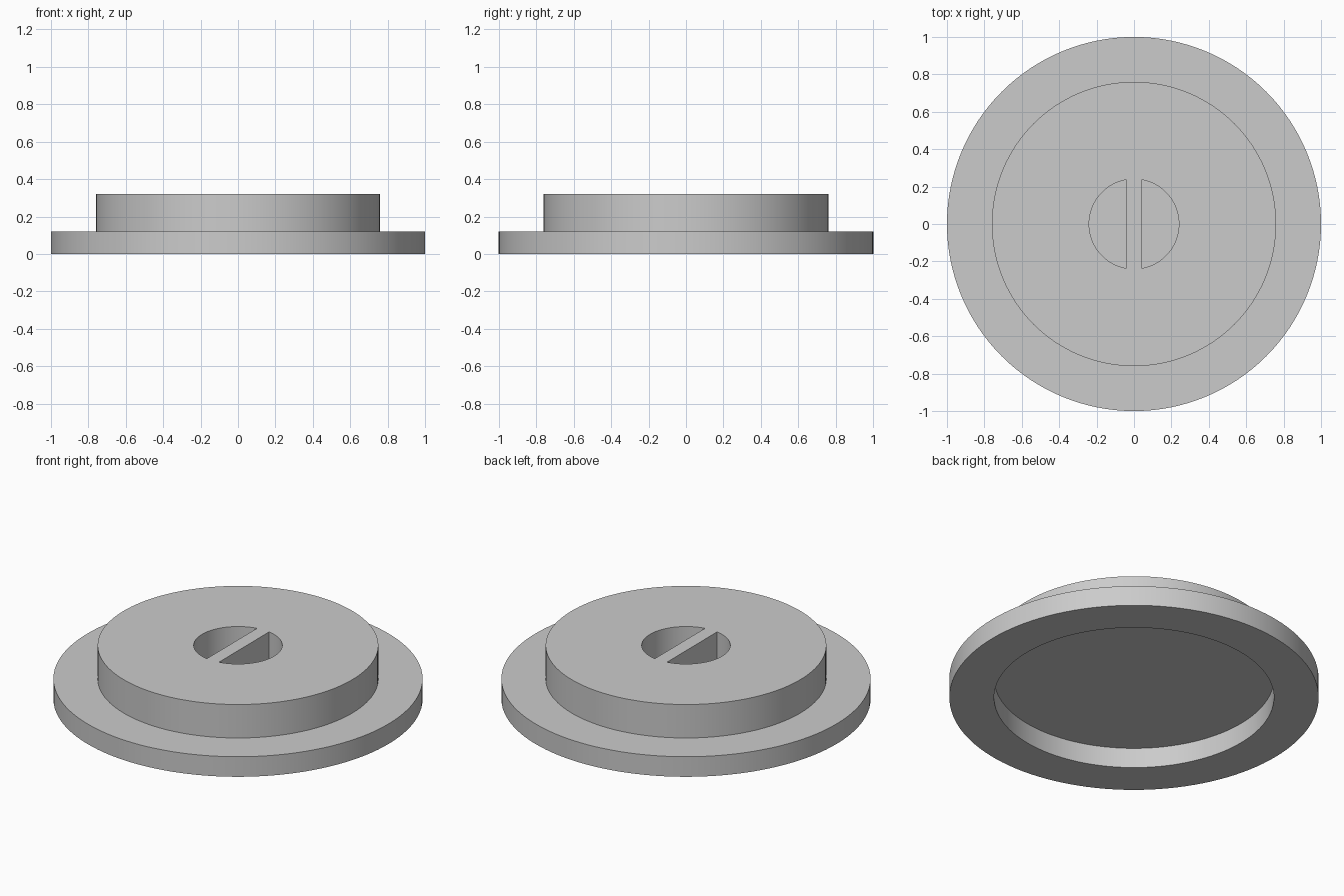
import bpy, bmesh, math

cube = bpy.data.objects.get("Cube")
if cube:
    bpy.data.objects.remove(cube, do_unlink=True)

SEGMENTS = 128
FLANGE_R, BODY_R, GRIP_R = 1.0, 0.76, 0.24
FLANGE_H, TOTAL_H = 0.12, 0.32
POCKET_DEPTH, BAR_HALF = 0.16, 0.04

grey = bpy.data.materials.new("plain grey")
grey.use_nodes = True
colour = (0.60, 0.60, 0.60, 1)
grey.diffuse_color = colour
grey.node_tree.nodes["Principled BSDF"].inputs["Base Color"].default_value = colour


def make_object(name, bm):
    bmesh.ops.recalc_face_normals(bm, faces=bm.faces)
    mesh = bpy.data.meshes.new(name)
    bm.to_mesh(mesh)
    bm.free()
    obj = bpy.data.objects.new(name, mesh)
    bpy.context.collection.objects.link(obj)
    mesh.materials.append(grey)
    return obj


def ring(bm, radius, z):
    return [bm.verts.new((radius * math.cos(a), radius * math.sin(a), z))
            for a in (2 * math.pi * i / SEGMENTS for i in range(SEGMENTS))]


# Stepped cap: recess ceiling, recess wall, flange, raised body
bm = bmesh.new()
profile = [(BODY_R, FLANGE_H), (BODY_R, 0), (FLANGE_R, 0),
           (FLANGE_R, FLANGE_H), (BODY_R, FLANGE_H), (BODY_R, TOTAL_H)]
# The recess wall sits a hair inside the body wall to keep the solid closed
profile[0] = (BODY_R - 0.002, FLANGE_H)
profile[1] = (BODY_R - 0.002, 0)
rings = [ring(bm, r, z) for r, z in profile]
for low, high in zip(rings, rings[1:]):
    for i in range(SEGMENTS):
        j = (i + 1) % SEGMENTS
        bm.faces.new((low[i], low[j], high[j], high[i]))
bm.faces.new(rings[0])
bm.faces.new(rings[-1])
cap = make_object("cap", bm)

# Two half-round finger pockets, leaving a grip bar between them
bm = bmesh.new()
half_angle = math.acos(BAR_HALF / GRIP_R)
steps = SEGMENTS // 2
for side in (-1, 1):
    outline = []
    for i in range(steps + 1):
        a = -half_angle + 2 * half_angle * i / steps
        outline.append(bm.verts.new((side * GRIP_R * math.cos(a),
                                     GRIP_R * math.sin(a),
                                     TOTAL_H - POCKET_DEPTH)))
    floor = bm.faces.new(outline)
    extruded = bmesh.ops.extrude_face_region(bm, geom=[floor], use_keep_orig=True)
    top = [v for v in extruded["geom"] if isinstance(v, bmesh.types.BMVert)]
    bmesh.ops.translate(bm, verts=top, vec=(0, 0, POCKET_DEPTH + 0.1))
cutter = make_object("pocket_cutter", bm)
cutter.hide_render = True
cutter.hide_set(True)

cut = cap.modifiers.new("grip pockets", 'BOOLEAN')
cut.operation = 'DIFFERENCE'
cut.solver = 'EXACT'
cut.object = cutter

# Apply the cut and remove the helper
bpy.context.view_layer.objects.active = cap
cap.select_set(True)
bpy.ops.object.modifier_apply(modifier=cut.name)
bpy.data.objects.remove(cutter, do_unlink=True)
bpy.ops.object.shade_smooth_by_angle(angle=math.radians(30))
